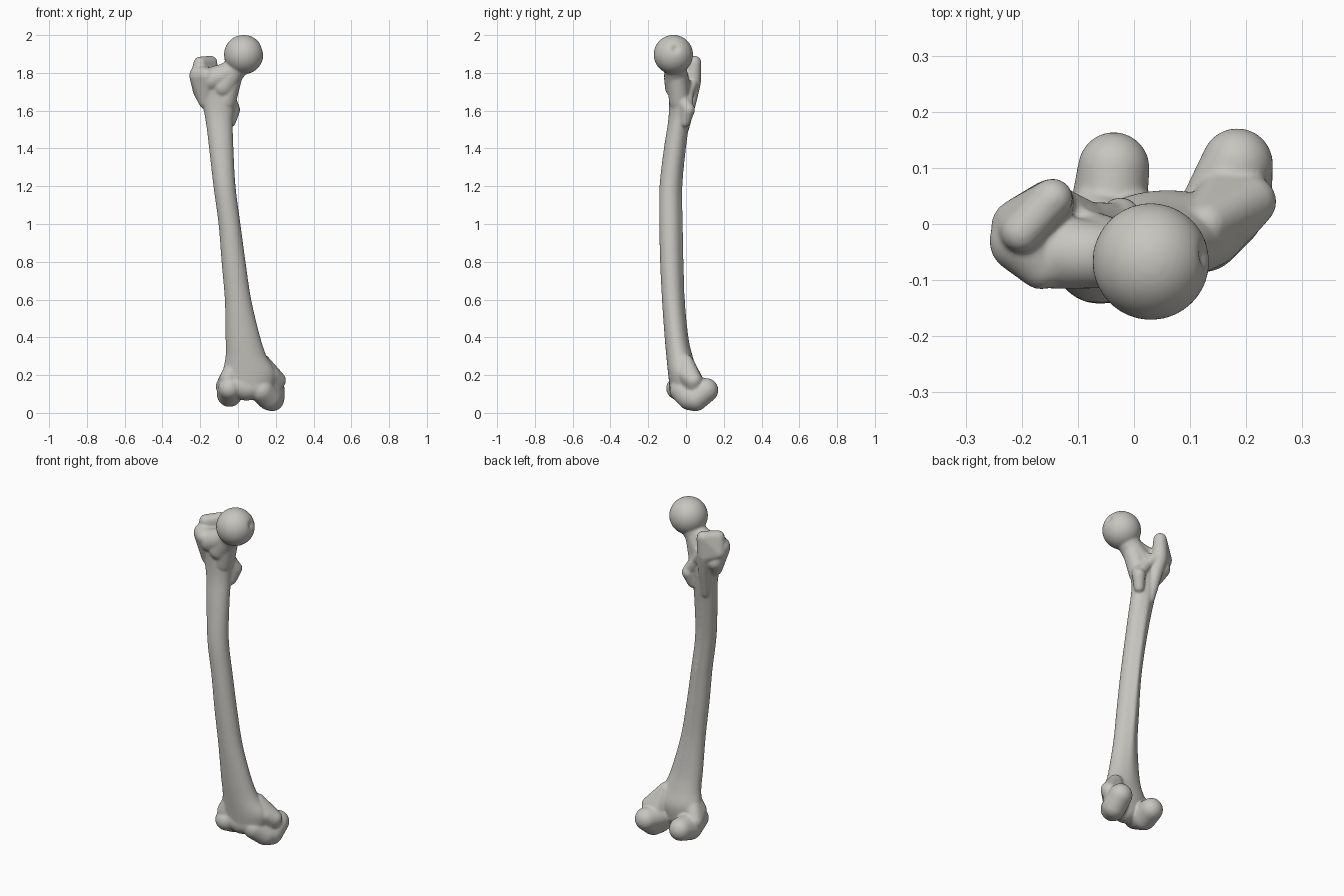
import bpy, bmesh, math
from mathutils import Vector, Matrix

if "Cube" in bpy.data.objects:
    bpy.data.objects.remove(bpy.data.objects["Cube"])

bone = bmesh.new()


def ball(bm, centre, radius):
    return bmesh.ops.create_uvsphere(bm, u_segments=32, v_segments=20, radius=radius,
                                     matrix=Matrix.Translation(centre))["verts"]


def add(part):
    """Append a closed part to the bone."""
    bmesh.ops.recalc_face_normals(part, faces=part.faces)
    mesh = bpy.data.meshes.new("part")
    part.to_mesh(mesh)
    part.free()
    bone.from_mesh(mesh)
    bpy.data.meshes.remove(mesh)


def hull(*balls):
    """Convex lump wrapped around several balls (x, y, z, radius)."""
    part = bmesh.new()
    for x, y, z, r in balls:
        ball(part, (x, y, z), r)
    res = bmesh.ops.convex_hull(part, input=part.verts)
    loose = {v for v in res["geom_interior"] if isinstance(v, bmesh.types.BMVert)}
    bmesh.ops.delete(part, geom=list(loose), context="VERTS")
    add(part)


def chain(*balls):
    for a, b in zip(balls, balls[1:]):
        hull(a, b)


def spline(rows, steps):
    """Smooth rows passing through the given ones."""
    rows = [Vector(r) for r in rows]
    out = []
    for i in range(len(rows) - 1):
        a, b, c, d = (rows[max(0, min(len(rows) - 1, i + k))] for k in (-1, 0, 1, 2))
        for s in range(steps):
            t = s / steps
            out.append(b + (c - a) * (t / 2) + (a * 2 - b * 5 + c * 4 - d) * (t * t / 2)
                       + (b * 3 - a - c * 3 + d) * (t ** 3 / 2))
    return out + [rows[-1]]


# Shaft: height, left and right edge, front and back edge
shaft = [
    (0.12, -0.07, 0.18, -0.085, 0.05),
    (0.21, -0.08, 0.2, -0.095, 0.06),
    (0.3, -0.066, 0.152, -0.104, 0.035),
    (0.4, -0.066, 0.118, -0.113, 0.013),
    (0.6, -0.07, 0.07, -0.127, -0.006),
    (0.8, -0.087, 0.04, -0.137, -0.012),
    (1.0, -0.103, 0.013, -0.141, -0.016),
    (1.2, -0.13, -0.013, -0.14, -0.018),
    (1.4, -0.153, -0.024, -0.117, 0.0),
    (1.55, -0.172, -0.027, -0.094, 0.02),
    (1.66, -0.196, -0.012, -0.09, 0.03),
    (1.76, -0.225, -0.02, -0.095, 0.03),
]
part, rings, sides = bmesh.new(), [], 40
for z, x0, x1, y0, y1 in [(p[0], *p[1:]) for p in
                          [list(v) for v in spline(shaft, 6)]]:
    ridge = 0.012 * math.sin(math.pi * min(1, max(0, (z - 0.25) / 1.4)))
    ring = []
    for i in range(sides):
        a = math.tau * i / sides
        bump = ridge * math.exp(-((a - math.pi / 2) / 0.3) ** 2)
        ring.append(part.verts.new(((x0 + x1) / 2 + (x1 - x0) / 2 * math.cos(a),
                                    (y0 + y1 - ridge) / 2 + (y1 - ridge - y0) / 2 * math.sin(a) + bump,
                                    z)))
    rings.append(ring)
for low, high in zip(rings, rings[1:]):
    for i in range(sides):
        j = (i + 1) % sides
        part.faces.new((low[i], low[j], high[j], high[i]))
part.faces.new(rings[0][::-1])
part.faces.new(rings[-1])
add(part)

# Ball head with a small pit on its inner side
head = bmesh.new()
centre, pit = Vector((0.03, -0.067, 1.897)), Vector((0.93, 0.1, 0.3)).normalized()
bmesh.ops.create_icosphere(head, subdivisions=5, radius=0.104, matrix=Matrix.Translation(centre))
for v in head.verts:
    d = (v.co - centre).normalized()
    v.co -= d * 0.016 * math.exp(-(d.angle(pit) / 0.17) ** 2)
add(head)

# Neck
chain((0.02, -0.062, 1.88, 0.07), (-0.025, -0.055, 1.805, 0.06), (-0.08, -0.045, 1.73, 0.068))
chain((0.0, -0.06, 1.83, 0.056), (-0.07, -0.055, 1.79, 0.06), (-0.14, -0.05, 1.765, 0.066))
chain((-0.03, -0.05, 1.79, 0.055), (-0.065, -0.035, 1.65, 0.055))

# Greater trochanter: outer lump, rear crest, tail running down the shaft
hull((-0.2, -0.03, 1.785, 0.058), (-0.165, -0.075, 1.785, 0.042), (-0.19, 0.0, 1.71, 0.05),
     (-0.17, -0.03, 1.65, 0.04))
hull((-0.2, -0.015, 1.85, 0.036), (-0.145, 0.045, 1.855, 0.036), (-0.15, 0.035, 1.75, 0.044),
     (-0.205, -0.005, 1.77, 0.05))
chain((-0.15, 0.035, 1.74, 0.042), (-0.135, 0.02, 1.65, 0.036), (-0.12, -0.01, 1.5, 0.025))
chain((-0.14, 0.04, 1.76, 0.03), (-0.08, 0.01, 1.69, 0.03), (-0.03, 0.008, 1.62, 0.03))

# Lesser trochanter
hull((-0.024, 0.012, 1.605, 0.036), (-0.04, -0.005, 1.54, 0.028), (-0.045, -0.02, 1.66, 0.035))

# Inner condyle and its epicondyle
hull((0.184, 0.107, 0.12, 0.064), (0.18, 0.05, 0.075, 0.066), (0.165, 0.02, 0.08, 0.066),
     (0.125, -0.02, 0.12, 0.066))
hull((0.208, 0.04, 0.172, 0.046), (0.18, 0.0, 0.2, 0.04), (0.13, 0.0, 0.27, 0.04),
     (0.17, 0.05, 0.13, 0.06))

# Outer condyle and its epicondyle
hull((-0.036, 0.1, 0.115, 0.064), (-0.045, 0.03, 0.1, 0.068), (-0.045, -0.045, 0.13, 0.06))
hull((-0.07, 0.02, 0.14, 0.048), (-0.05, -0.04, 0.18, 0.048), (-0.02, -0.03, 0.25, 0.045))

# Groove between the condyles at the front
hull((0.045, -0.02, 0.135, 0.07), (0.1, -0.02, 0.14, 0.065), (-0.02, -0.025, 0.145, 0.065))

mesh = bpy.data.meshes.new("thigh_bone")
bone.to_mesh(mesh)
bone.free()
obj = bpy.data.objects.new("thigh_bone", mesh)
bpy.context.collection.objects.link(obj)

# Fuse all the parts into one soft surface
remesh = obj.modifiers.new("fuse", "REMESH")
remesh.mode = "VOXEL"
remesh.voxel_size = 0.006
remesh.use_smooth_shade = True
soften = obj.modifiers.new("soften", "SMOOTH")
soften.factor = 0.5
soften.iterations = 10

mat = bpy.data.materials.new("bone_grey")
mat.use_nodes = True
colour = (0.57, 0.56, 0.52, 1)
mat.diffuse_color = colour
mat.node_tree.nodes["Principled BSDF"].inputs["Base Color"].default_value = colour
mesh.materials.append(mat)
for f in mesh.polygons:
    f.use_smooth = True
